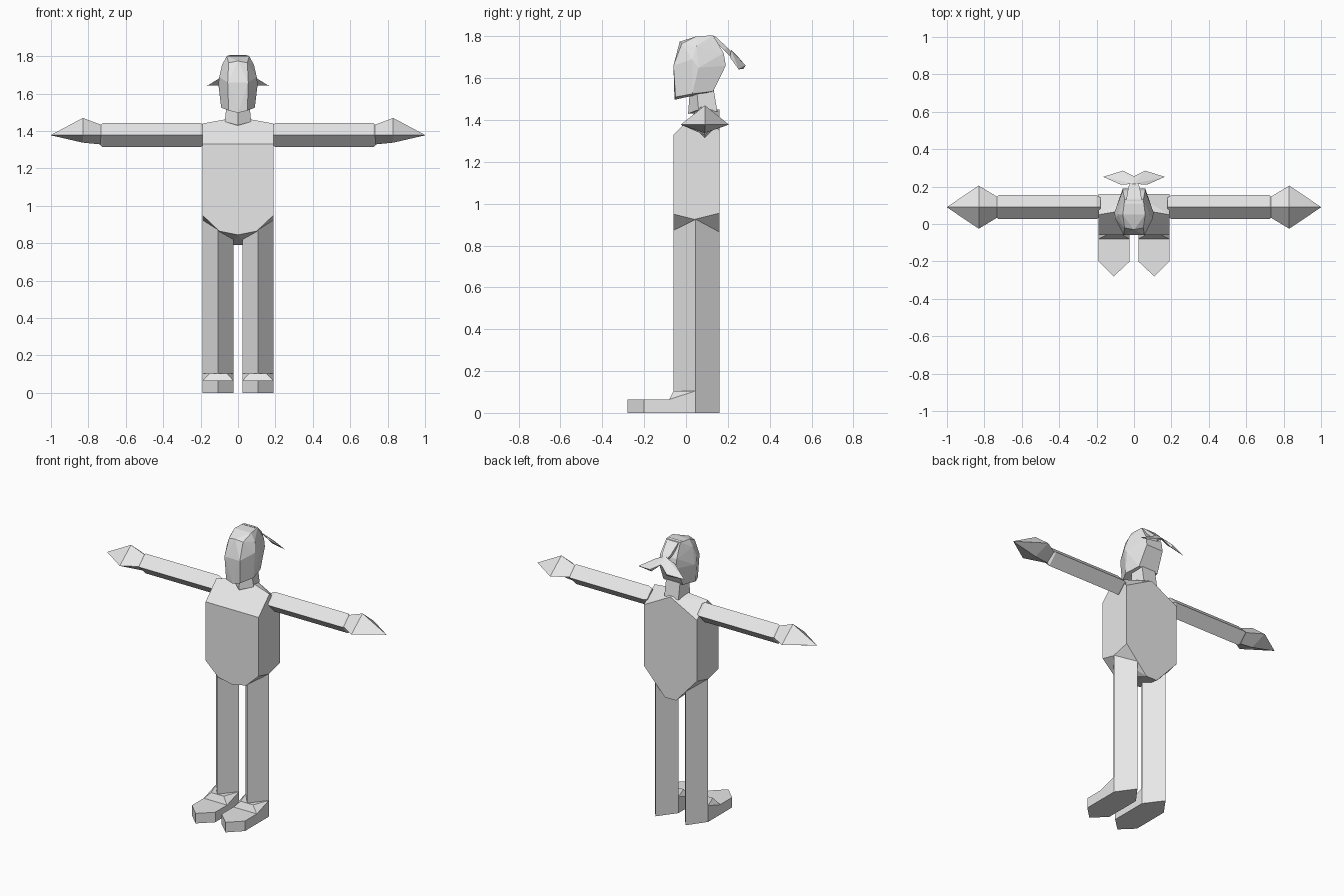
import bpy
import bmesh

grey = bpy.data.materials.new("plain_grey")
grey.diffuse_color = (0.8, 0.8, 0.8, 1)


def finish(name, bm):
    bmesh.ops.recalc_face_normals(bm, faces=bm.faces[:])
    mesh = bpy.data.meshes.new(name)
    bm.to_mesh(mesh)
    bm.free()
    mesh.materials.append(grey)
    obj = bpy.data.objects.new(name, mesh)
    bpy.context.collection.objects.link(obj)
    return obj


def both(points):
    """Points plus their mirror images across x = 0."""
    return points + [(-x, y, z) for x, y, z in points if x]


def hull(name, points):
    bm = bmesh.new()
    for p in points:
        bm.verts.new(p)
    res = bmesh.ops.convex_hull(bm, input=bm.verts[:])
    loose = [v for v in bm.verts if not v.link_faces]
    bmesh.ops.delete(bm, geom=loose, context='VERTS')
    bmesh.ops.dissolve_limit(bm, angle_limit=0.01, verts=bm.verts[:], edges=bm.edges[:])
    return finish(name, bm)


def loft(name, rings):
    """Skin rings of equal point count and cap both ends."""
    bm = bmesh.new()
    loops = [[bm.verts.new(p) for p in ring] for ring in rings]
    n = len(loops[0])
    for a, b in zip(loops, loops[1:]):
        for i in range(n):
            j = (i + 1) % n
            bm.faces.new((a[i], a[j], b[j], b[i]))
    bm.faces.new(loops[0])
    bm.faces.new(loops[-1])
    return finish(name, bm)


def diamond_x(x, ry, up, down, y=0.09, z=1.378):
    return [(x, y - ry, z), (x, y, z + up), (x, y + ry, z), (x, y, z - down)]


# Torso: faceted block with sloped shoulders and pointed hips
hull("torso", both([
    (0.19, -0.06, 0.95), (0.19, -0.06, 1.33), (0.10, -0.06, 0.865), (0, -0.06, 0.845),
    (0.19, 0.04, 0.925), (0.19, 0.05, 1.44), (0.07, 0.07, 1.462),
    (0.19, 0.16, 0.955), (0.19, 0.16, 1.35), (0, 0.16, 1.45), (0.04, 0.16, 0.79),
]))

# Neck: leaning forward
loft("neck", [
    [(-0.07, 0.06, 1.45), (0, 0.01, 1.43), (0.07, 0.06, 1.45), (0.05, 0.15, 1.44), (-0.05, 0.15, 1.44)],
    [(-0.06, 0.05, 1.56), (0, 0.02, 1.56), (0.06, 0.05, 1.56), (0.05, 0.13, 1.56), (-0.05, 0.13, 1.56)],
])

# Head: narrow face plane, wide temples, tapered crown and nape
hull("head", both([
    (0.055, -0.06, 1.66), (0.05, -0.05, 1.51), (0, -0.055, 1.497), (0.05, -0.02, 1.765), (0, -0.03, 1.775),
    (0.10, 0.03, 1.69), (0.105, 0.06, 1.65), (0.09, 0.03, 1.525), (0.085, 0.05, 1.755),
    (0.06, 0.05, 1.80), (0.05, 0.13, 1.805), (0.06, 0.18, 1.72), (0.06, 0.19, 1.66),
    (0.07, 0.13, 1.537),
]))

# Crest: tongue running back from the crown
hull("crest", both([
    (0.045, 0.11, 1.807), (0.04, 0.14, 1.80), (0.03, 0.20, 1.745), (0.03, 0.18, 1.735),
    (0, 0.255, 1.69), (0, 0.235, 1.68),
]))

for side, tag in ((1, "right"), (-1, "left")):
    def flip(points):
        return [(side * x, y, z) for x, y, z in points]

    # Swept lock at the end of the crest
    hull(tag + "_lock", flip([
        (0, 0.215, 1.735), (0, 0.255, 1.695), (0.06, 0.285, 1.66), (0.055, 0.275, 1.645),
        (0.165, 0.252, 1.642), (0.07, 0.21, 1.70),
    ]))

    # Arm: diamond section, slightly pinched at both ends
    loft(tag + "_arm", [flip(diamond_x(x, r, r, r)) for x, r in
                        ((0.18, 0.052), (0.20, 0.064), (0.725, 0.064), (0.74, 0.05))])

    # Hand: double-ended point
    loft(tag + "_hand", [flip(diamond_x(x, a, b, c)) for x, a, b, c in
                         ((0.73, 0.055, 0.055, 0.05), (0.83, 0.115, 0.092, 0.04),
                          (1.0, 0.001, 0.001, 0.001))])

    # Leg: diamond column
    section = [(0.108, -0.06), (0.19, 0.045), (0.108, 0.16), (0.023, 0.045)]
    loft(tag + "_leg", [flip([(x, y, z) for x, y in section]) for z in (0, 0.93)])

    # Foot: pointed slab with a raised instep
    sole = [(0.19, 0.045), (0.19, -0.20), (0.108, -0.28), (0.023, -0.20), (0.023, 0.045), (0.108, 0.16)]
    loft(tag + "_foot", [flip([(x, y, z) for x, y in sole]) for z in (0, 0.065)])
    hull(tag + "_instep", flip([
        (0.19, -0.08, 0.064), (0.023, -0.08, 0.064), (0.19, 0.045, 0.064), (0.023, 0.045, 0.064),
        (0.19, 0.045, 0.105), (0.023, 0.045, 0.105), (0.15, -0.06, 0.105), (0.06, -0.06, 0.105),
    ]))
